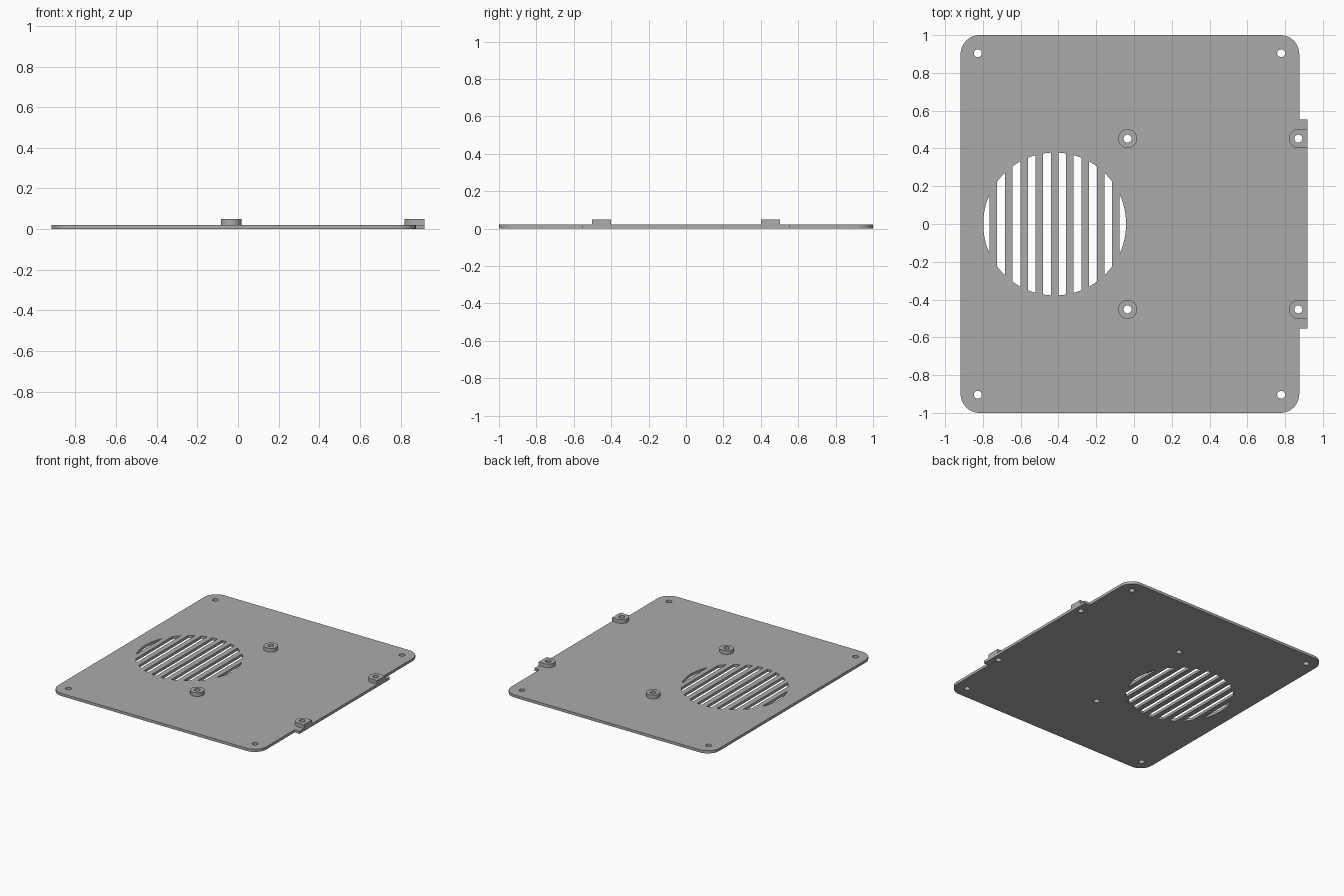
import bpy, bmesh
from math import acos, cos, sin, pi, radians

cube = bpy.data.objects.get("Cube")
if cube:
    bpy.data.objects.remove(cube, do_unlink=True)

LEFT, RIGHT, TAB_X, TAB_Y = -0.918, 0.875, 0.918, 0.553
PLATE_TOP, POST_TOP = 0.021, 0.05
POST_Y, POST_R, HOLE_R = 0.452, 0.05, 0.021
POST_X = (-0.034, 0.87)

grey = bpy.data.materials.new("grey plastic")
grey.use_nodes = True
grey.diffuse_color = (0.41, 0.41, 0.41, 1)
grey.node_tree.nodes["Principled BSDF"].inputs["Base Color"].default_value = (0.41, 0.41, 0.41, 1)


def arc(cx, cy, r, start, end, n):
    """Points along an arc, both ends included."""
    return [(cx + r * cos(start + (end - start) * i / n),
             cy + r * sin(start + (end - start) * i / n)) for i in range(n + 1)]


def circle(cx, cy, r, n=32):
    return arc(cx, cy, r, 0, 2 * pi, n)[:-1]


def slab(name, loops, z0, z1):
    """Extrude an outline with holes between two heights."""
    curve = bpy.data.curves.new(name, "CURVE")
    curve.dimensions = "2D"
    curve.fill_mode = "BOTH"
    curve.extrude = (z1 - z0) / 2
    for loop in loops:
        spline = curve.splines.new("POLY")
        spline.points.add(len(loop) - 1)
        for point, (x, y) in zip(spline.points, loop):
            point.co = (x, y, 0, 1)
        spline.use_cyclic_u = True
    helper = bpy.data.objects.new(name + " outline", curve)
    bpy.context.collection.objects.link(helper)
    depsgraph = bpy.context.evaluated_depsgraph_get()
    mesh = bpy.data.meshes.new_from_object(helper.evaluated_get(depsgraph))
    bpy.data.objects.remove(helper, do_unlink=True)

    bm = bmesh.new()
    bm.from_mesh(mesh)
    bmesh.ops.translate(bm, verts=bm.verts, vec=(0, 0, (z0 + z1) / 2))
    bmesh.ops.remove_doubles(bm, verts=bm.verts, dist=0.0001)
    bmesh.ops.recalc_face_normals(bm, faces=bm.faces)
    bm.to_mesh(mesh)
    bm.free()
    mesh.materials.clear()
    mesh.materials.append(grey)
    obj = bpy.data.objects.new(name, mesh)
    bpy.context.collection.objects.link(obj)
    bpy.ops.object.select_all(action="DESELECT")
    obj.select_set(True)
    bpy.context.view_layer.objects.active = obj
    bpy.ops.object.shade_smooth_by_angle(angle=radians(30))
    return obj


# Plate outline: rounded corners and a shallow tab on one side
R = 0.1
outline = arc(RIGHT - R, -1 + R, R, -pi / 2, 0, 10)
outline += [(RIGHT, -TAB_Y), (TAB_X, -TAB_Y), (TAB_X, TAB_Y), (RIGHT, TAB_Y)]
outline += arc(RIGHT - R, 1 - R, R, 0, pi / 2, 10)
outline += arc(LEFT + R, 1 - R, R, pi / 2, pi, 10)
outline += arc(LEFT + R, -1 + R, R, pi, 1.5 * pi, 10)
loops = [outline]

# Mounting holes in the corners and under the posts
for side in (-1, 1):
    loops += [circle(x, side * 0.904, HOLE_R) for x in (-0.827, 0.779)]
    loops += [circle(x, side * POST_Y, HOLE_R) for x in POST_X]

# Round vent cut into parallel slots
VENT_X, VENT_R, PITCH, BAR = -0.42, 0.378, 0.081, 0.04
for k in range(-5, 5):
    low = max(k * PITCH + BAR / 2, -VENT_R)
    high = min((k + 1) * PITCH - BAR / 2, VENT_R)
    a, b = acos(high / VENT_R), acos(low / VENT_R)
    upper = arc(VENT_X, 0, VENT_R, a, b, 8)
    lower = [(x, -y) for x, y in reversed(upper) if abs(y) > 0.0001]
    loops.append(upper + lower)

slab("base_plate", loops, 0, PLATE_TOP)

# Screw posts: round inner pair, outer pair squared off at the tab edge
for side, label in ((-1, "front"), (1, "back")):
    y = side * POST_Y
    slab(label + "_inner_post",
         [circle(POST_X[0], y, POST_R), circle(POST_X[0], y, HOLE_R)], PLATE_TOP, POST_TOP)
    d_shape = arc(POST_X[1], y, POST_R, pi / 2, 1.5 * pi, 16)
    d_shape += [(TAB_X, y - POST_R), (TAB_X, y + POST_R)]
    slab(label + "_edge_post",
         [d_shape, circle(POST_X[1], y, HOLE_R)], PLATE_TOP, POST_TOP)
